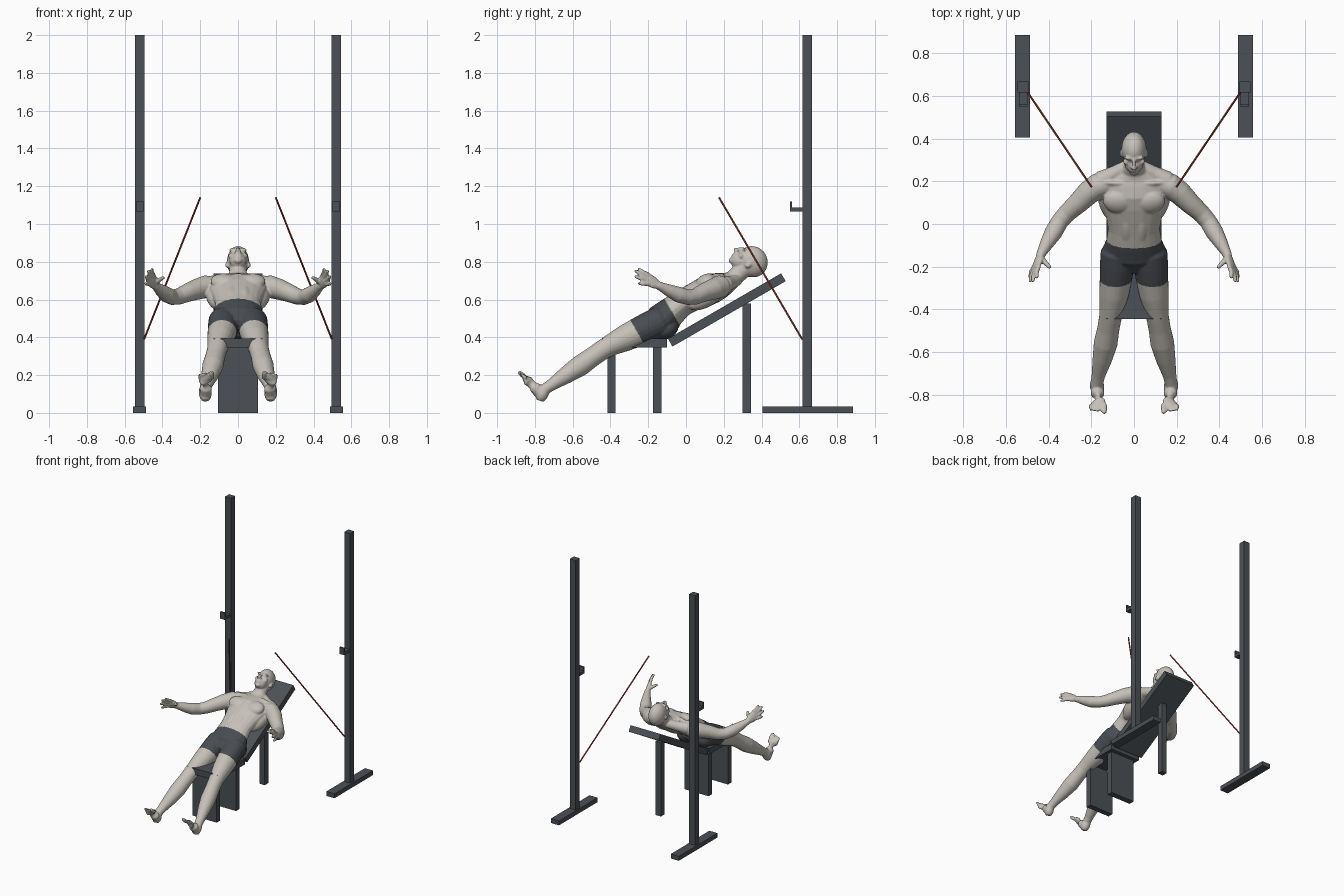
import bpy, bmesh
from math import radians, cos, sin, pi
from mathutils import Vector, Matrix

if "Cube" in bpy.data.objects:
    bpy.data.objects.remove(bpy.data.objects["Cube"], do_unlink=True)


def material(name, rgb):
    m = bpy.data.materials.new(name)
    m.use_nodes = True
    m.diffuse_color = (*rgb, 1)
    m.node_tree.nodes["Principled BSDF"].inputs["Base Color"].default_value = (*rgb, 1)
    return m


skin = material("stone_skin", (0.56, 0.53, 0.48))
cloth = material("dark_shorts", (0.065, 0.072, 0.082))
steel = material("dark_steel", (0.072, 0.082, 0.092))
red = material("red_band", (0.36, 0.06, 0.05))


def finish(name, bm, *mats):
    bmesh.ops.recalc_face_normals(bm, faces=bm.faces)
    mesh = bpy.data.meshes.new(name)
    bm.to_mesh(mesh)
    bm.free()
    obj = bpy.data.objects.new(name, mesh)
    for m in mats:
        mesh.materials.append(m)
    bpy.context.collection.objects.link(obj)
    return obj


def box(name, x, y, z, tilt=0):
    """Box from (min, max) pairs, tilted about its own centre."""
    bm = bmesh.new()
    mid = Vector([(a + b) / 2 for a, b in (x, y, z)])
    size = [b - a for a, b in (x, y, z)]
    bmesh.ops.create_cube(bm, size=1, matrix=Matrix.Translation(mid)
                          @ Matrix.Rotation(tilt, 4, 'X') @ Matrix.Diagonal((*size, 1)))
    return finish(name, bm, steel)


# Bench
box("seat", (-.13, .13), (-.445, -.10), (.345, .393))
box("seat_front_leg", (-.105, .105), (-.415, -.372), (0, .345))
box("seat_rear_leg", (-.105, .105), (-.175, -.13), (0, .345))
box("backrest", (-.13, .13), (-.13, .562), (.521, .569), radians(30))
box("backrest_leg", (-.023, .023), (.30, .345), (0, .58))

# Uprights, hooks and elastic bands
for side, k in (("left", 1), ("right", -1)):
    def span(a, b):
        return sorted((k * a, k * b))
    box(side + "_foot", span(.487, .557), (.405, .885), (0, .035))
    box(side + "_upright", span(.494, .545), (.617, .667), (.035, 2))
    box(side + "_hook_arm", span(.5, .54), (.555, .617), (1.066, 1.088))
    box(side + "_hook_lip", span(.5, .54), (.55, .562), (1.066, 1.12))
    a, b = Vector((k * .497, .615, .39)), Vector((k * .2, .175, 1.14))
    bm = bmesh.new()
    bmesh.ops.create_cone(bm, cap_ends=True, segments=10, radius1=.005, radius2=.005,
                          depth=(b - a).length, matrix=Matrix.Translation((a + b) / 2)
                          @ (b - a).to_track_quat('Z', 'Y').to_matrix().to_4x4())
    finish(side + "_band", bm, red)

# Figure: overlapping forms fused into one skin; the trunk leans back 30 degrees
LEAN = Matrix.Rotation(radians(30), 4, 'X')
body = bmesh.new()


def blob(pos, radii, k=1, turn=0):
    """Ellipsoid in the leaning trunk's own axes: across, up the body, forward."""
    m = LEAN @ Matrix.Translation((k * pos[0], pos[1], pos[2]))
    m = m @ Matrix.Rotation(k * turn, 4, 'Z') @ Matrix.Diagonal((*radii, 1))
    bmesh.ops.create_uvsphere(body, u_segments=20, v_segments=14, radius=1, matrix=m)


def loft(sections, ref, k=1, lean=False):
    """Elliptical tube with rounded ends; a section is x, y, z, width, depth."""
    pts = [Vector((k * s[0], s[1], s[2])) for s in sections]
    ref = Vector((k * ref[0], ref[1], ref[2]))
    if lean:
        pts, ref = [LEAN @ p for p in pts], LEAN @ ref
    rads = [(s[3], s[-1]) for s in sections]
    first, last = (pts[0] - pts[1]).normalized(), (pts[-1] - pts[-2]).normalized()
    pts = [pts[0] + first * min(rads[0]) * .6] + pts + [pts[-1] + last * min(rads[-1]) * .6]
    rads = [tuple(r * .65 for r in rads[0])] + rads + [tuple(r * .65 for r in rads[-1])]
    rings = []
    for i, (p, (w, d)) in enumerate(zip(pts, rads)):
        t = (pts[min(i + 1, len(pts) - 1)] - pts[max(i - 1, 0)]).normalized()
        fwd = (ref - t * ref.dot(t)).normalized()
        out = t.cross(fwd)
        rings.append([body.verts.new(p + out * w * cos(a) + fwd * d * sin(a))
                      for a in [2 * pi * j / 20 for j in range(20)]])
    for r, q in zip(rings, rings[1:]):
        for j in range(20):
            body.faces.new((r[j], r[j - 1], q[j - 1], q[j]))
    body.faces.new(rings[0])
    body.faces.new(rings[-1][::-1])


# Trunk and neck
loft([(0, .08, .49, .11, .075), (0, .11, .485, .143, .092), (0, .15, .487, .147, .092),
      (0, .20, .503, .130, .080), (0, .27, .512, .121, .070), (0, .33, .512, .131, .072),
      (0, .40, .505, .150, .080), (0, .46, .500, .160, .080), (0, .51, .490, .150, .066),
      (0, .545, .487, .105, .053), (0, .575, .490, .062, .046), (0, .61, .500, .047, .047),
      (0, .67, .515, .046, .05)], (0, 0, 1), lean=True)

# Head and the features on its midline
blob((0, .705, .517), (.059, .08, .084))
blob((0, .65, .553), (.045, .05, .048))
blob((0, .614, .577), (.022, .017, .016))
blob((0, .628, .594), (.019, .006, .009))
blob((0, .638, .596), (.021, .006, .010))
loft([(0, .697, .602, .008), (0, .672, .612, .009), (0, .656, .617, .012)], (0, 0, 1), lean=True)

for k in (1, -1):
    # Face and ears
    blob((.022, .700, .592), (.025, .008, .013), k)
    blob((.034, .668, .573), (.018, .014, .017), k)
    blob((.021, .686, .584), (.012, .008, .010), k)
    blob((.011, .655, .606), (.007, .007, .008), k)
    blob((.058, .678, .513), (.009, .021, .014), k)

    # Chest, collarbone, neck slope, flank and seat muscles
    blob((.073, .435, .550), (.073, .058, .038), k, radians(12))
    loft([(.02, .525, .535, .011), (.08, .53, .535, .011), (.15, .525, .52, .012)],
         (0, 0, 1), k, True)
    loft([(.03, .585, .475, .032), (.09, .55, .478, .036), (.155, .515, .485, .045)],
         (0, 0, 1), k, True)
    blob((.115, .40, .475), (.052, .11, .05), k, radians(-12))
    blob((.033, .30, .555), (.034, .10, .029), k)
    blob((.070, .13, .435), (.068, .07, .050), k)

    # Arm
    loft([(.11, .195, .672, .052), (.17, .178, .668, .060), (.215, .145, .655, .056),
          (.265, .095, .637, .049), (.315, .05, .616, .043), (.348, .012, .612, .041),
          (.378, -.04, .626, .042), (.408, -.09, .648, .033), (.43, -.13, .667, .024),
          (.44, -.15, .676, .021)], (0, 0, 1), k)

    # Hand: palm, then fingers fanned across it, then thumb
    fan = Vector((.38, 0, -.92))
    normal = fan.cross(Vector((.03, -.09, .045)))
    loft([(.438, -.145, .674, .022, .017), (.448, -.172, .69, .034, .016),
          (.458, -.20, .707, .036, .013)], normal, k)
    tips = [(.455, -.25, .762), (.474, -.268, .752), (.487, -.268, .722), (.488, -.25, .685)]
    for i, tip in enumerate(tips):
        root = Vector((.457, -.197, .706)) + fan * (i - 1.5) * .018
        mid = (root + Vector(tip)) / 2 + Vector((.006, -.004, 0))
        loft([(*root, .011), (*mid, .0105), (*tip, .008)], normal, k)
    loft([(.438, -.16, .69, .016), (.415, -.182, .705, .012), (.395, -.203, .716, .009)],
         (0, 0, 1), k)

    # Leg
    loft([(.076, -.13, .487, .080), (.079, -.19, .458, .081), (.084, -.25, .43, .077),
          (.094, -.33, .392, .069), (.105, -.40, .358, .057), (.111, -.44, .335, .053),
          (.120, -.49, .300, .052), (.133, -.56, .250, .056), (.149, -.635, .200, .046),
          (.167, -.71, .150, .032), (.175, -.755, .120, .029)], (0, 0, 1), k)

    # Foot and toes
    loft([(.176, -.745, .13, .030), (.173, -.762, .10, .034), (.172, -.768, .082, .030)],
         (0, 1, 0), k)
    loft([(.172, -.768, .095, .030, .028), (.171, -.798, .133, .033, .031),
          (.170, -.835, .168, .040, .020), (.170, -.857, .190, .040, .013)],
         (0, -1, 1), k)
    for i in range(5):
        x, r = .139 + .0158 * i, (.013 if i == 0 else .009)
        back = .003 * i
        loft([(x, -.85, .186, r), (x, -.87 + back / 2, .203 - back / 2, r),
              (x, -.882 + back, .215 - back, r * .8)], (0, -1, 1), k)

figure = finish("figure", body, skin, cloth)
remesh = figure.modifiers.new("fuse", 'REMESH')
remesh.mode, remesh.voxel_size = 'VOXEL', .005
smooth = figure.modifiers.new("soften", 'SMOOTH')
smooth.factor, smooth.iterations = .5, 4
fused = bpy.data.meshes.new_from_object(
    figure.evaluated_get(bpy.context.evaluated_depsgraph_get()))
figure.modifiers.clear()
figure.data = fused
fused.materials.clear()
for m in (skin, cloth):
    fused.materials.append(m)

# Shorts: the faces between waist and hem along the trunk axis
upright = LEAN.inverted()
for face in fused.polygons:
    along = (upright @ face.center).y
    face.material_index = int(-.01 < along < .203 and abs(face.center.x) < .25)
    face.use_smooth = True
